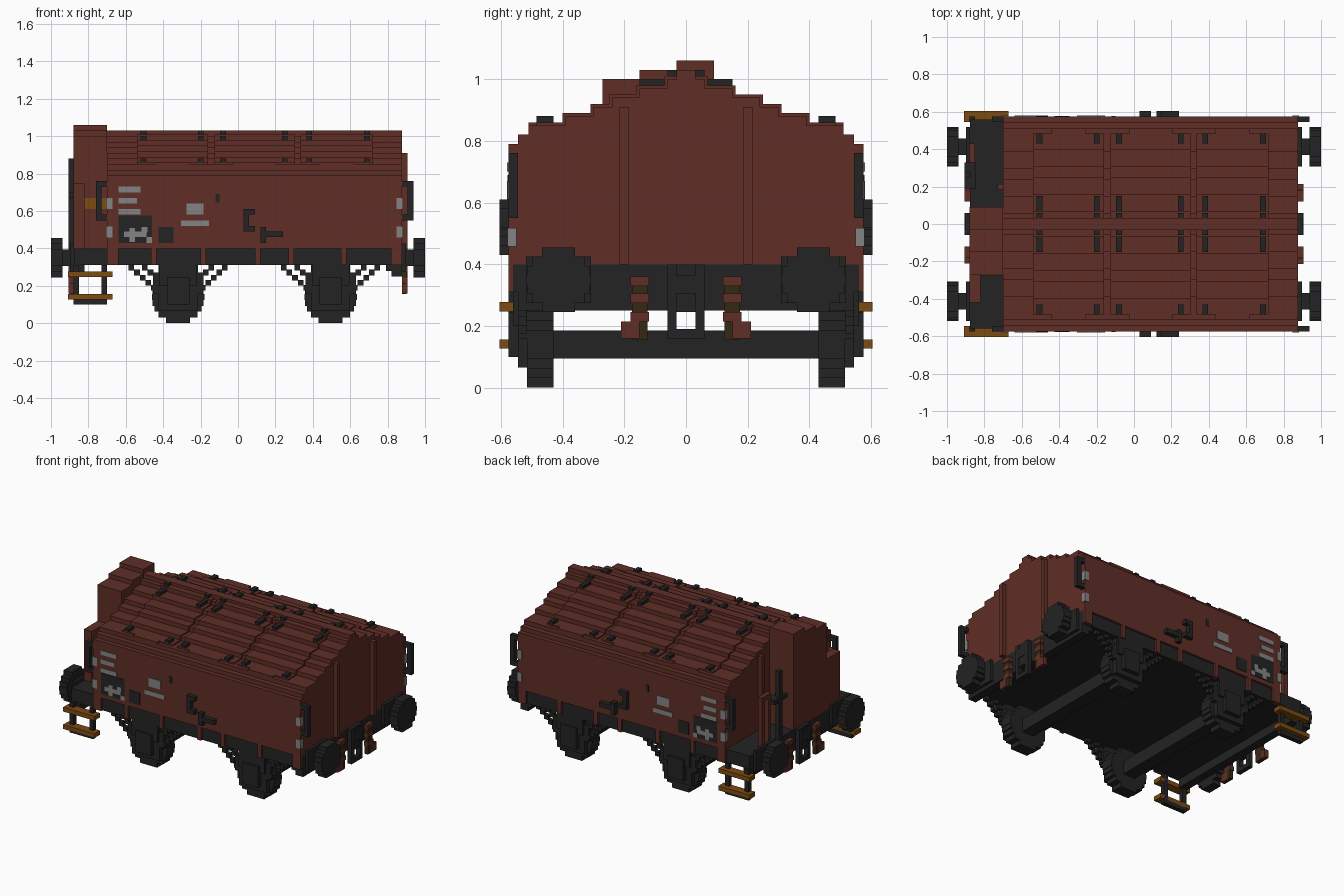
import bpy, bmesh
from math import sqrt

cube = bpy.data.objects.get("Cube")
if cube:
    bpy.data.objects.remove(cube, do_unlink=True)


def material(name, *rgb):
    m = bpy.data.materials.new(name)
    m.use_nodes = True
    m.diffuse_color = (*rgb, 1)
    m.node_tree.nodes["Principled BSDF"].inputs["Base Color"].default_value = (*rgb, 1)
    return m


BROWN = material("rust brown", 0.115, 0.027, 0.019)
BLACK = material("soot black", 0.017, 0.017, 0.017)
GREY = material("marking grey", 0.23, 0.23, 0.23)
GOLD = material("ochre wood", 0.2, 0.07, 0.006)
OLIVE = material("dark olive", 0.035, 0.022, 0.007)

# Main levels and planes of the wagon
STEP = 0.03      # thickness of one small block
SIDE = 0.575     # side wall
FLOOR = 0.31     # underside of the floor
SILL = 0.4       # bottom of the walls
EAVES = 0.79     # top of the side walls
PLATFORM = -0.7  # end wall beside the platform
TAIL = 0.877     # opposite end wall, and both end beams


def up(low, size=STEP):
    """Span starting at low."""
    return low, low + size


def at(middle, size=STEP):
    """Span centred on middle."""
    return middle - size / 2, middle + size / 2


EDGE = up(SIDE, -STEP)
OUTSIDE = up(SIDE)
END = up(TAIL)


def finish(name, mat, bm, mirror):
    bmesh.ops.recalc_face_normals(bm, faces=bm.faces)
    mesh = bpy.data.meshes.new(name)
    bm.to_mesh(mesh)
    bm.free()
    mesh.materials.append(mat)
    ob = bpy.data.objects.new(name, mesh)
    bpy.context.collection.objects.link(ob)
    if mirror:
        mod = ob.modifiers.new("Mirror", "MIRROR")
        mod.use_axis = ["x" in mirror, "y" in mirror, False]
        mod.use_mirror_merge = False


def blocks(name, mat, *spans, mirror=""):
    """One part made of boxes, each given as its x, y and z spans."""
    bm = bmesh.new()
    for box in spans:
        for v in bmesh.ops.create_cube(bm)["verts"]:
            v.co = [span[c > 0] for span, c in zip(box, v.co)]
    finish(name, mat, bm, mirror)


def prism(name, mat, outline, axis, span, mirror=""):
    """Extrude an outline along x (points are y, z) or y (points are x, z)."""
    bm = bmesh.new()
    start, end = span
    rings = [[bm.verts.new((d, p, z) if axis == "x" else (p, d, z)) for p, z in outline]
             for d in (start, end)]
    for ring in rings:
        bm.faces.new(ring)
    for i in range(len(outline)):
        bm.faces.new((rings[0][i - 1], rings[0][i], rings[1][i], rings[1][i - 1]))
    finish(name, mat, bm, mirror)


def staircase(rows, top, centre=0):
    """Symmetric stepped outline from rows of (bottom, half width)."""
    tops = [z for z, w in rows[1:]] + [top]
    edge = [(w, z) for (low, w), high in zip(rows, tops) for z in (low, high)]
    return [(centre + w, z) for w, z in edge] + [(centre - w, z) for w, z in reversed(edge)]


def stepped_disc(radius, count, centre, height):
    """Stepped circle cut into equal rows."""
    size = 2 * radius / count
    rows = []
    for i in range(count):
        low = i * size - radius
        rows.append((height + low, sqrt(radius ** 2 - (low + size / 2) ** 2)))
    return staircase(rows, height + radius, centre)


# Body with a stepped roof
widths = (0.545, 0.51, 0.39, 0.3, 0.24, 0.15, 0.06, 0.03)
roof = [(EAVES + i * STEP, w) for i, w in enumerate(widths)]
ridge = EAVES + len(widths) * STEP
prism("body", BROWN, staircase([(SILL, SIDE)] + roof, ridge), "x", (PLATFORM, TAIL))

# Roof hatches follow the roof steps slightly proud of them, with a lower lip
LIFT = 0.01
for label, start, end in (("rear", -0.54, -0.16), ("middle", -0.125, 0.305), ("front", 0.335, 0.72)):
    treads = [((start, end), (inner, min(outer + LIFT, 0.485)), up(z, STEP + LIFT))
              for (z, outer), inner in zip(roof[1:], widths[2:])]
    lip = ((start + 0.1, end - 0.1), (0.45, 0.51), up(EAVES + STEP, STEP + LIFT))
    blocks(label + "_hatches", BROWN, *treads, lip, mirror="y")

# Hatch hinges and latches
hinges = []
for x in (-0.505, -0.2, -0.08, 0.25, 0.38, 0.69):
    hinges += [(at(x), (0.43, 0.485), up(0.85)),
               (at(x), (0.06, 0.15), up(ridge - STEP, -STEP)),
               (at(x), (0.03, 0.06), up(ridge, -STEP))]
blocks("hatch_hinges", BLACK, *hinges, mirror="y")

# Brake cabin, rail and column on the platform
deck = (-0.88, PLATFORM)
post = up(-0.88)
blocks("brake_cabin", BROWN,
       (deck, (-0.27, 0.09), (SILL, 1)),
       (deck, (-0.15, 0.09), up(1)),
       (deck, (-0.03, 0.09), up(ridge)),
       (up(-0.88, 2 * STEP), (-0.42, -0.27), (SILL, 0.75)))
blocks("cabin_plate", GOLD, ((-0.82, PLATFORM), up(-0.27, -0.006), (0.61, 0.67)))
blocks("platform_arch_rail", BROWN,
       (post, at(0.345), (SILL, 0.72)),
       (post, at(0.415), (SILL, 0.72)),
       (post, at(0.38, 0.1), (0.72, 0.75)))
blocks("brake_column", BLACK,
       (up(-0.875, -STEP), at(0.26), (SILL, 0.88)),
       (up(-0.905, 2 * STEP), at(0.26, 0.14), up(0.67)))

# Underframe with platform, end beams and brown ribs along the sole bars
blocks("underframe", BLACK,
       ((-TAIL, TAIL), at(0, 1.12), (FLOOR, SILL)),
       ((TAIL, 0.79), at(0, 1.09), up(FLOOR, -STEP)))
blocks("end_beams", BLACK, ((TAIL, 0.82), at(0, 1.09), (0.25, SILL)), mirror="x")
rib_spans = [at(x) for x in (-0.45, -0.185, 0.105, 0.285, 0.565)]
rib_spans += [up(PLATFORM, 2 * STEP), up(TAIL, -2 * STEP)]
blocks("sole_bar_ribs", BROWN, *[(x, EDGE, (FLOOR, SILL)) for x in rib_spans], mirror="y")

# Running gear: wheels, axles, guards and stair-like diagonal struts
RADIUS = 0.14
WHEEL = (0.43, 0.515)
GUARD = (0.515, 0.545)
for label, x in (("rear", -0.32), ("front", 0.495)):
    blocks(label + "_axle", BLACK, (at(x, 3 * STEP), at(0, 1), at(RADIUS, 3 * STEP)))
    prism(label + "_wheels", BLACK, stepped_disc(RADIUS, 9, x, RADIUS), "y", WHEEL, mirror="y")
    blocks(label + "_axle_guards", BLACK,
           (at(x, 0.21), GUARD, (0.065, FLOOR)),
           (at(x, 0.27), GUARD, (0.16, 0.27)),
           (at(x, 0.12), EDGE, (0.1, 0.245)),
           (at(x, 0.2), up(0.545, STEP / 2), (0.2, FLOOR)), mirror="y")
    struts = []
    for direction in (-1, 1):
        for count in (3, 5):
            for k in range(count):
                reach = 0.1 + STEP * (k + count / 5)
                struts.append((at(x + direction * reach), GUARD, up(FLOOR - (count - k) * STEP * 0.9)))
    blocks(label + "_struts", BLACK, *struts, mirror="y")

# Buffers, hoses and couplings at both ends
prism("buffers", BLACK, stepped_disc(0.105, 7, 0.413, 0.35), "x", (0.938, 1), mirror="xy")
blocks("buffer_stems", BLACK,
       ((TAIL, 0.94), at(0.413, 3 * STEP), at(0.35, 3 * STEP)),
       (up(TAIL, 0.02), at(0.413, 0.21), at(0.35, 0.15)), mirror="xy")
hose_levels = (0.215, 0.275, 0.33)
blocks("hoses", BROWN, (END, (0.15, 0.21), (0.16, 0.215)),
       *[(END, at(0.15, 2 * STEP), up(z)) for z in hose_levels], mirror="xy")
blocks("hose_bands", OLIVE,
       *[(up(TAIL, 0.025), at(0.15, 0.05), up(z, -2 * STEP)) for z in hose_levels], mirror="xy")
blocks("coupling_links", BLACK, (END, up(STEP), (0.16, SILL)), mirror="xy")
blocks("coupling_hooks", BLACK,
       (END, at(0, 2 * STEP), up(0.16)),
       (up(TAIL, 0.025), at(0, 2 * STEP), (0.245, SILL)),
       (END, at(0, 2 * STEP), at(0.335, 2 * STEP)), mirror="x")

# End wall ribs, corner grab handles and corner marks
for label, wall, outward in (("front", TAIL, STEP), ("rear", PLATFORM, -STEP)):
    bracket = up(wall, outward)
    blocks(label + "_wall_ribs", BROWN, (bracket, at(0.2), (SILL, 0.91)), mirror="y")
    blocks(label + "_grab_handles", BLACK,
           (up(wall + outward, outward), EDGE, (0.55, 0.76)),
           (bracket, EDGE, up(0.55)),
           (bracket, EDGE, up(0.73)), mirror="y")
    corner = (wall - outward, wall + outward / 6)
    blocks(label + "_corner_marks", GREY,
           *[(corner, up(SIDE + 0.004, -STEP), up(z, 2 * STEP)) for z in (0.457, 0.61)], mirror="y")

# Boarding steps
blocks("step_boards", GOLD,
       *[((-0.908, -0.67), (0.545, 0.605), up(z)) for z in (0.127, 0.247)], mirror="y")
blocks("step_posts", BLACK,
       (post, EDGE, (0.1, FLOOR)),
       (up(PLATFORM, -STEP), EDGE, (0.1, FLOOR)),
       (deck, EDGE, up(0.1)), mirror="y")

# Painted side markings
dark = up(SIDE, 0.003)
paint = up(SIDE, 0.005)
blocks("dark_panels", BLACK,
       (up(-0.64, 0.18), dark, (0.43, 0.575)),
       (at(-0.385, 0.08), dark, (0.43, 0.515)),
       (at(-0.11, 0.02), dark, (0.645, 0.69)), mirror="y")
blocks("marking_bars", GREY,
       *[(up(-0.64, length), paint, up(z)) for z, length in ((0.58, 0.12), (0.64, 0.1), (0.7, 0.12))],
       (at(-0.23, 3 * STEP), paint, up(0.58, 2 * STEP)),
       (at(-0.23, 5 * STEP), paint, up(0.52)), mirror="y")
blocks("panel_patches", GREY,
       (at(-0.55, 0.12), paint, up(0.46)),
       (at(-0.565), paint, (0.435, 0.51)),
       (at(-0.5), paint, up(0.485)),
       (at(-0.475), paint, up(0.43)), mirror="y")

# Door lever and catch
blocks("door_levers", BLACK,
       (at(0.045), OUTSIDE, (0.49, 0.61)),
       (up(STEP, 2 * STEP), OUTSIDE, up(0.49)),
       (up(STEP, 2 * STEP), OUTSIDE, up(0.58)), mirror="y")
blocks("door_catches", BLACK,
       (up(0.12), OUTSIDE, (0.43, 0.515)),
       (up(0.12, 0.12), OUTSIDE, up(0.46)), mirror="y")
